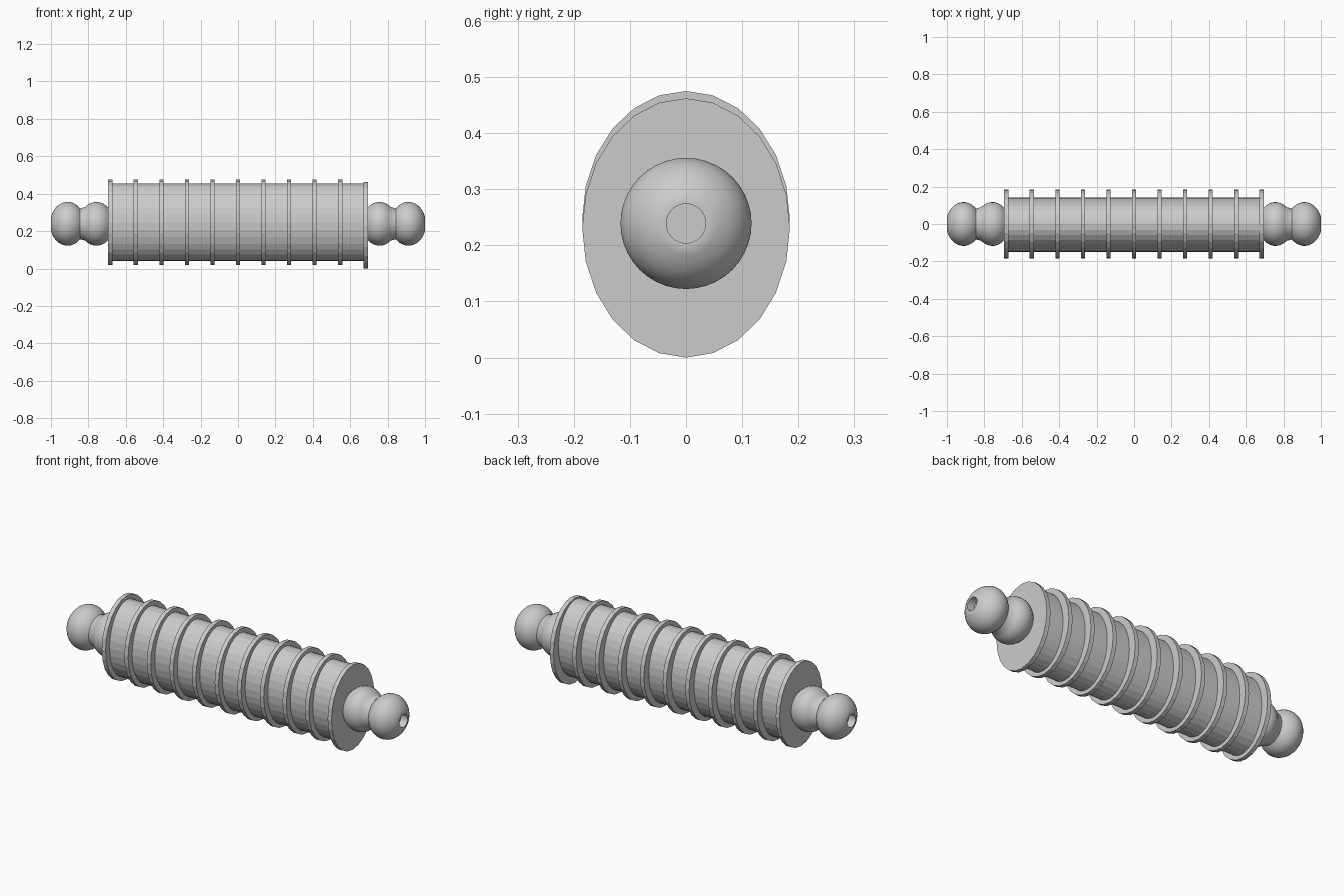
import bpy
import bmesh
import math
from mathutils import Matrix, Vector

cube = bpy.data.objects.get("Cube")
if cube:
    bpy.data.objects.remove(cube, do_unlink=True)

grey = bpy.data.materials.new("plain_grey")
grey.use_nodes = True
colour = (0.6, 0.6, 0.6, 1)
grey.diffuse_color = colour
grey.node_tree.nodes["Principled BSDF"].inputs["Base Color"].default_value = colour


def finish(name, bm):
    bmesh.ops.recalc_face_normals(bm, faces=bm.faces)
    mesh = bpy.data.meshes.new(name)
    bm.to_mesh(mesh)
    bm.free()
    mesh.materials.append(grey)
    obj = bpy.data.objects.new(name, mesh)
    bpy.context.collection.objects.link(obj)
    return obj


def oval_disc(name, centre, length, ry, rz, sides):
    """Closed elliptical cylinder lying along x."""
    bm = bmesh.new()
    bmesh.ops.create_cone(bm, cap_ends=True, segments=sides,
                          radius1=1, radius2=1, depth=length)
    bm.transform(Matrix.Translation(centre)
                 @ Matrix.Diagonal((1, ry, rz, 1))
                 @ Matrix.Rotation(math.pi / 2, 4, "Y"))
    return finish(name, bm)


def handle(name, side):
    """Turned double-bulb handle with a small bore in the tip."""
    profile = [(0.67, 0), (0.67, 0.07)]
    # inner bulb, neck, then outer bulb
    for centre, first, last in ((0.757, 160, 50), (0.911, 135, 18)):
        for i in range(13):
            a = math.radians(first + (last - first) * i / 12)
            profile.append((centre + 0.094 * math.cos(a), 0.117 * math.sin(a)))
    profile += [(1.0, 0.035), (0.96, 0.035), (0.96, 0)]
    bm = bmesh.new()
    verts = [bm.verts.new((side * x, 0, r)) for x, r in profile]
    edges = [bm.edges.new(pair) for pair in zip(verts, verts[1:])]
    bmesh.ops.spin(bm, geom=verts + edges, cent=(0, 0, 0), axis=(1, 0, 0),
                   angle=math.tau, steps=40)
    bmesh.ops.remove_doubles(bm, verts=bm.verts, dist=0.0001)
    bm.transform(Matrix.Translation((0, 0, 0.239)))
    obj = finish(name, bm)
    bpy.ops.object.select_all(action="DESELECT")
    obj.select_set(True)
    bpy.context.view_layer.objects.active = obj
    bpy.ops.object.shade_smooth_by_angle(angle=math.radians(40))


# Oval barrel
oval_disc("barrel", Vector((0, -0.004, 0.247)), 1.37, 0.146, 0.207, 32)

# Evenly spaced raised rings; the last end plate sits slightly lower
for i in range(11):
    z = 0.231 if i == 10 else 0.247
    oval_disc(f"ring_{i + 1}", Vector(((i - 5) * 0.1365, 0, z)),
              0.023, 0.185, 0.231 if i == 10 else 0.228, 24)

# Handles at both ends
handle("left_handle", 1)
handle("right_handle", -1)
